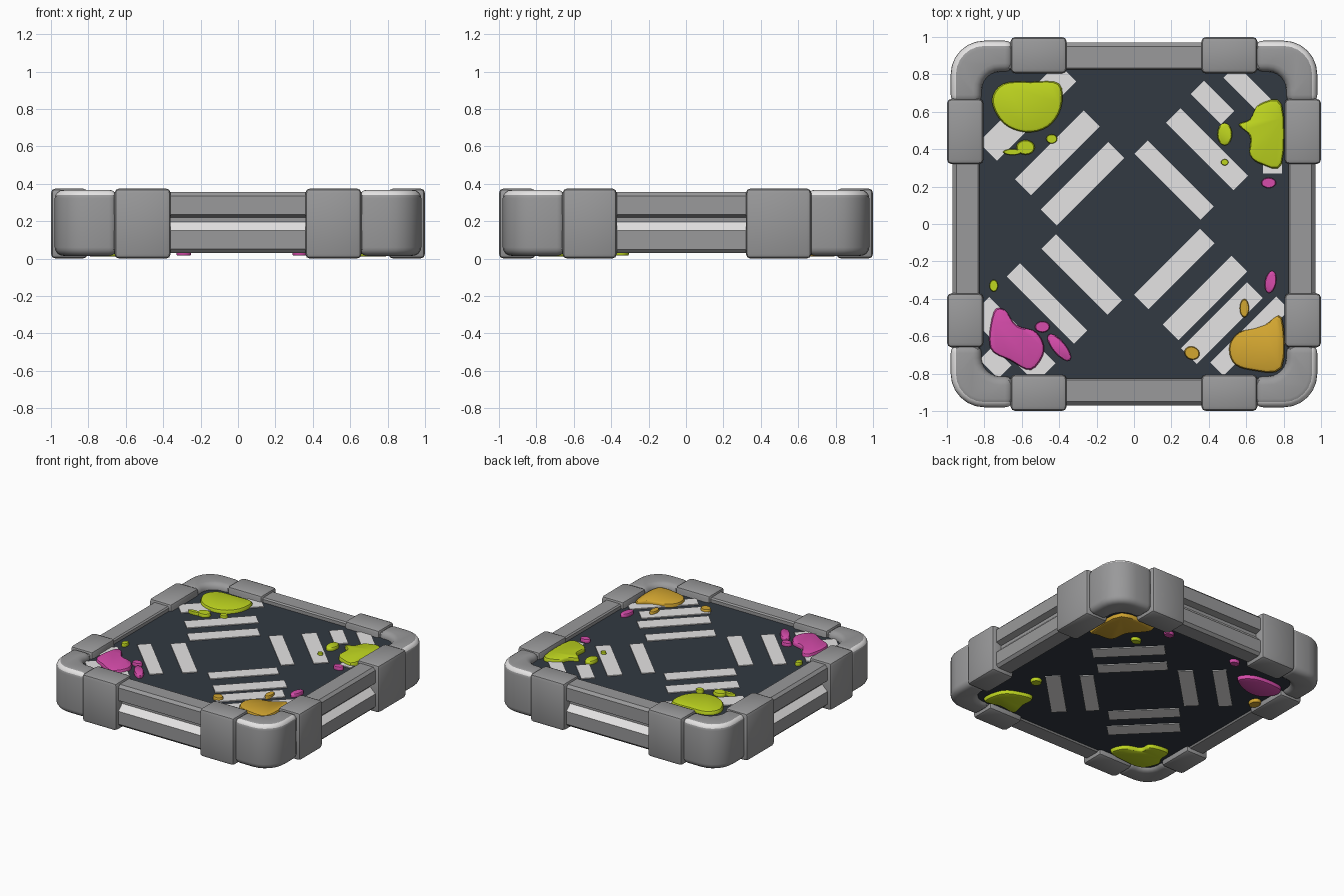
import bpy, bmesh, math
from mathutils import Matrix, Vector

cube = bpy.data.objects.get("Cube")
if cube:
    bpy.data.objects.remove(cube, do_unlink=True)

def material(name, r, g, b):
    m = bpy.data.materials.new(name)
    m.use_nodes = True
    m.diffuse_color = (r, g, b, 1)
    m.node_tree.nodes["Principled BSDF"].inputs["Base Color"].default_value = (r, g, b, 1)
    return m

GREY = material("frame grey", .32, .32, .325)
DARK = material("panel dark blue", .032, .041, .054)
PALE = material("stripe pale grey", .78, .77, .77)
GREEN = material("paint lime", .52, .67, .014)
PINK = material("paint magenta", .68, .072, .41)
ORANGE = material("paint orange", .65, .38, .03)

TOP, BOTTOM = .32, .04

def finish(name, bm, mats, smooth=True):
    mesh = bpy.data.meshes.new(name)
    bm.to_mesh(mesh)
    bm.free()
    for mat in mats:
        mesh.materials.append(mat)
    ob = bpy.data.objects.new(name, mesh)
    bpy.context.collection.objects.link(ob)
    if smooth:
        bpy.ops.object.select_all(action='DESELECT')
        ob.select_set(True)
        bpy.context.view_layer.objects.active = ob
        bpy.ops.object.shade_smooth_by_angle(angle=math.radians(40))

def prism(points, offset, bevel=0, segments=2):
    """Extrude a closed outline of 3D points and round its sharp edges."""
    bm = bmesh.new()
    face = bm.faces.new([bm.verts.new(p) for p in points])
    new = bmesh.ops.extrude_face_region(bm, geom=[face])["geom"]
    bmesh.ops.translate(bm, vec=offset, verts=[v for v in new if isinstance(v, bmesh.types.BMVert)])
    bmesh.ops.recalc_face_normals(bm, faces=bm.faces)
    if bevel:
        sharp = [e for e in bm.edges if e.calc_face_angle() > math.radians(35)]
        bmesh.ops.bevel(bm, geom=sharp, offset=bevel, offset_type='OFFSET', segments=segments,
                        profile=.5, affect='EDGES', clamp_overlap=False)
    bm.normal_update()
    return bm

def box(x0, x1, y0, y1, z0, z1, bevel=0):
    return prism([(x0, y0, z0), (x1, y0, z0), (x1, y1, z0), (x0, y1, z0)], (0, 0, z1 - z0), bevel)

def arc(c, r, a0, a1, n=7):
    angles = [math.radians(a0 + (a1 - a0) * i / (n - 1)) for i in range(n)]
    return [(c + r * math.cos(a), c + r * math.sin(a)) for a in angles]

# Frame: grooved rail, rounded corner and two brackets, repeated on four sides
rail_profile = [(.825, .04), (.835, .03), (.95, .03), (.97, .05), (.97, .15), (.925, .195),
                (.925, .22), (.97, .235), (.97, .335), (.95, .355), (.835, .355), (.825, .345)]
corner_outline = ([(.645, .98)] + arc(.8, .18, 90, 0) + [(.98, .645), (.815, .645)]
                  + arc(.715, .1, 0, 90) + [(.645, .815)])
long_side = [(-.66, -.36), (.36, .66)]
brackets = {"back": long_side, "right": [(-.66, -.37), (.32, .67)],
            "front": long_side, "left": [(-.67, -.32), (.37, .66)]}
for k, (side, spans) in enumerate(brackets.items()):
    turn = Matrix.Rotation(k * math.pi / 2, 4, 'Z')
    rail = prism([(-.7, d, z) for d, z in rail_profile], (1.4, 0, 0))
    for f in rail.faces:
        # Pale lower slope of the groove
        f.material_index = int(.3 < f.normal.z < .9 and f.calc_center_median().z < .2)
    corner = prism([(x, y, .015) for x, y in corner_outline], (0, 0, .353), .045, 4)
    for f in corner.faces:
        # Pale worn band along the outer upper edge
        outward = max(f.normal.x, f.normal.y) > .3 and max(f.calc_center_median().xy) > .9
        f.material_index = int(outward and .4 < f.normal.z < .9)
    parts = [(side + "_rail", rail), ("corner_" + str(k + 1), corner)]
    for i, (x0, x1) in enumerate(spans):
        parts.append((f"{side}_bracket_{i + 1}", box(x0, x1, .805, 1, 0, .375, .025)))
    for name, bm in parts:
        bm.transform(turn)
        finish(name, bm, [GREY, PALE])

# Dark panel
finish("panel", box(-.85, .85, -.85, .85, BOTTOM, TOP), [DARK], smooth=False)

# Painted stripes: centre x, y, length, width, angle
main_stripes = [(-.275, .215, .51, .12, 45), (-.41, .38, .52, .12, 45),
                (.215, .235, .5, .1, -45), (.39, .4, .51, .11, -45),
                (-.28, -.27, .5, .11, -45), (-.465, -.425, .51, .1, -45),
                (.215, -.24, .5, .11, 45), (.38, -.395, .52, .12, 45)]
corner_stripes = [(-.57, .6, .6, .14, 45), (.42, .65, .23, .1, -45), (.62, .71, .3, .1, -45),
                  (-.65, -.62, .5, .15, -45), (-.74, -.74, .14, .1, -45), (.74, .3, .1, .06, 0),
                  (.47, -.53, .5, .12, 45), (.62, -.6, .5, .1, 45)]

# Large paint splats as loose outlines, for each face of the panel
top_splats = [
    (GREEN, [(-.76, .66), (-.7, .75), (-.55, .76), (-.4, .75), (-.39, .62),
             (-.46, .52), (-.58, .49), (-.7, .54)]),
    (GREEN, [(.79, .64), (.67, .64), (.62, .56), (.56, .53), (.62, .47),
             (.62, .37), (.68, .32), (.79, .32)]),
    (PINK, [(-.75, -.47), (-.69, -.46), (-.63, -.54), (-.52, -.58), (-.48, -.68),
            (-.55, -.78), (-.66, -.73), (-.77, -.66)]),
    (ORANGE, [(.79, -.5), (.7, -.54), (.64, -.56), (.56, -.58), (.51, -.65),
              (.53, -.74), (.62, -.78), (.79, -.77)])]
bottom_splats = [
    (GREEN, [(-.42, .76), (-.46, .65), (-.57, .6), (-.59, .52), (-.74, .5),
             (-.76, .6), (-.79, .67), (-.72, .79), (-.53, .79)]),
    (GREEN, [(.74, .78), (.71, .61), (.58, .54), (.49, .54), (.49, .65), (.47, .77), (.6, .76)]),
    (PINK, [(-.45, -.61), (-.52, -.7), (-.67, -.72), (-.78, -.7), (-.8, -.62),
            (-.72, -.53), (-.59, -.53)]),
    (ORANGE, [(.79, -.47), (.73, -.46), (.61, -.48), (.58, -.62), (.47, -.78), (.77, -.78)])]

# Small drops: colour, x, y, half width, half height, angle
top_drops = [(GREEN, -.58, .41, .05, .04, 0), (GREEN, -.65, .385, .05, .016, 0),
             (GREEN, -.44, .455, .03, .025, 0), (GREEN, .485, .48, .04, .06, 0),
             (PINK, -.4, -.66, .09, .035, -50), (PINK, -.49, -.55, .04, .03, 0),
             (ORANGE, .59, -.45, .025, .05, 0), (PINK, .72, .22, .04, .028, 0),
             (PINK, .73, -.31, .03, .06, -10), (GREEN, -.75, -.33, .023, .032, 0),
             (GREEN, .485, .33, .02, .017, 0), (ORANGE, .31, -.69, .042, .035, -20)]
bottom_drops = [(PINK, .33, -.78, .04, .03, 0), (PINK, -.29, -.77, .04, .03, 0),
                (GREEN, .45, -.56, .04, .03, 0), (GREEN, .62, .345, .04, .04, 0),
                (ORANGE, -.77, -.42, .04, .05, 0)]

def smooth_loop(pts, steps=4):
    """Closed smooth curve through the given points."""
    pts = [Vector(p) for p in pts]
    n, out = len(pts), []
    for i in range(n):
        a, b, c, d = (pts[(i + j) % n] for j in (-1, 0, 1, 2))
        for s in range(steps):
            t = s / steps
            out.append(b + .5 * t * (c - a + t * (2*a - 5*b + 4*c - d + t * (3*b - a - 3*c + d))))
    return out

def oval(x, y, rx, ry, angle, n=16):
    spin = Matrix.Rotation(math.radians(angle), 2)
    ring = [2 * math.pi * j / n for j in range(n)]
    return [Vector((x, y)) + spin @ Vector((rx * math.cos(a), ry * math.sin(a))) for a in ring]

def puddle(loop, height):
    """Domed puddle rising from the panel's upper face."""
    bm = bmesh.new()
    mid = sum(loop, Vector((0, 0))) / len(loop)
    rings = []
    for scale, lift in ((1, -.3), (1, .45), (.96, .85), (.88, 1)):
        rings.append([bm.verts.new((*(mid + (p - mid) * scale), TOP + lift * height)) for p in loop])
    n = len(loop)
    for low, high in zip(rings, rings[1:]):
        for i in range(n):
            bm.faces.new((low[i], low[(i + 1) % n], high[(i + 1) % n], high[i]))
    bm.faces.new(rings[-1])
    bmesh.ops.recalc_face_normals(bm, faces=bm.faces)
    return bm

# Underside decoration is placed by turning it over the x axis
turn_over = Matrix.Translation((0, 0, TOP + BOTTOM)) @ Matrix.Rotation(math.pi, 4, 'X')
for face, place, stripes, splats, drops in (
        ("top", Matrix.Identity(4), main_stripes + corner_stripes, top_splats, top_drops),
        ("bottom", turn_over, main_stripes, bottom_splats, bottom_drops)):
    for i, (x, y, length, width, angle) in enumerate(stripes):
        bm = box(-length / 2, length / 2, -width / 2, width / 2, TOP - .002, TOP + .006)
        spin = Matrix.Rotation(math.radians(angle), 4, 'Z')
        # Layers differ slightly in height where stripes meet
        bm.transform(place @ Matrix.Translation((x, y, i * .0001)) @ spin)
        finish(f"{face}_stripe_{i + 1}", bm, [PALE], smooth=False)
    for i, (mat, pts) in enumerate(splats):
        bm = puddle(smooth_loop(pts), .03)
        bm.transform(place)
        finish(f"{face}_splat_{i + 1}", bm, [mat])
    for i, (mat, *shape) in enumerate(drops):
        bm = puddle(oval(*shape), .024)
        bm.transform(place)
        finish(f"{face}_drop_{i + 1}", bm, [mat])
